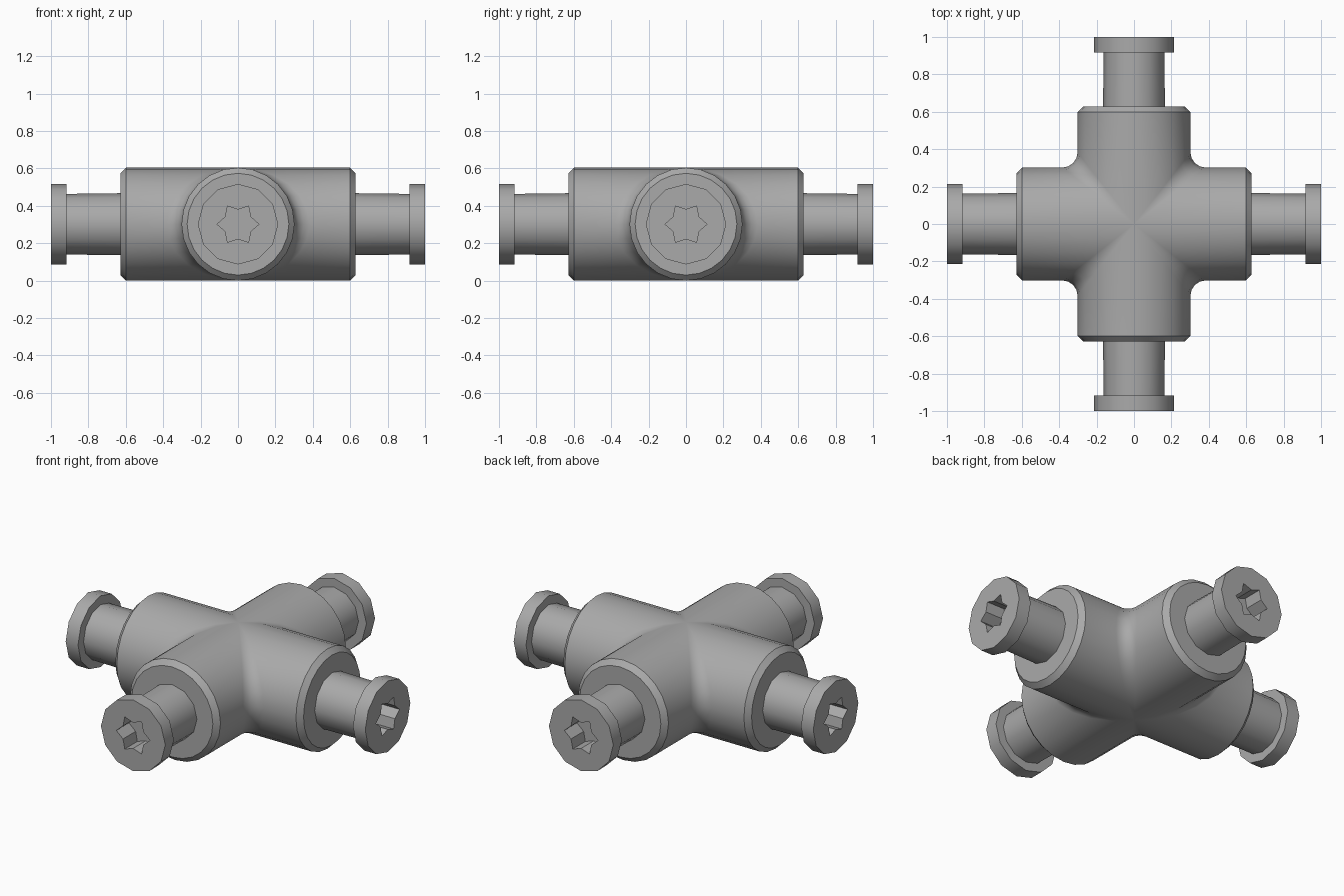
import bpy, bmesh, math
from math import sin, cos, radians
from mathutils import Matrix, Vector

cube = bpy.data.objects.get("Cube")
if cube:
    bpy.data.objects.remove(cube)

R = 0.302        # body tube radius, also the height of the axes
END = 0.628      # end of each body arm
CHAMFER = 0.03
FILLET = 0.08
SIDES = 12

grey = bpy.data.materials.new("grey metal")
grey.use_nodes = True
grey.diffuse_color = (0.4, 0.4, 0.4, 1)
grey.node_tree.nodes["Principled BSDF"].inputs["Base Color"].default_value = (0.4, 0.4, 0.4, 1)


def finish(bm, name, angle):
    bmesh.ops.remove_doubles(bm, verts=bm.verts, dist=0.0005)
    bmesh.ops.recalc_face_normals(bm, faces=bm.faces)
    mesh = bpy.data.meshes.new(name)
    bm.to_mesh(mesh)
    bm.free()
    mesh.materials.append(grey)
    obj = bpy.data.objects.new(name, mesh)
    bpy.context.collection.objects.link(obj)
    bpy.ops.object.select_all(action='DESELECT')
    obj.select_set(True)
    bpy.context.view_layer.objects.active = obj
    bpy.ops.object.shade_smooth_by_angle(angle=radians(angle))
    return obj


def bridge(bm, a, b):
    for i in range(len(a)):
        j = (i + 1) % len(a)
        bm.faces.new((a[i], a[j], b[j], b[i]))


def cross_outline(t):
    """Cross-shaped section of the body at tube angle t, with filleted inner corners."""
    w, z, f = R * cos(t), R * sin(t), FILLET * cos(t)
    k = 1 - CHAMFER / R
    quarter = [(END, k * w, k * z), (END - CHAMFER, w, z)]
    for i in range(5):
        a = radians(90 * i / 4)
        quarter.append((w + f - f * sin(a), w + f - f * cos(a), z))
    quarter += [(w, END - CHAMFER, z), (k * w, END, k * z)]
    return [Matrix.Rotation(radians(90 * q), 3, 'Z') @ Vector(p)
            for q in range(4) for p in quarter]


# Body: two crossing tubes lofted upward as one skin
bm = bmesh.new()
levels = []
for i in range(SIDES + 1):
    t = radians(-90 + 180 * i / SIDES)
    levels.append([bm.verts.new(p + Vector((0, 0, R))) for p in cross_outline(t)])
for low, high in zip(levels, levels[1:]):
    bridge(bm, low, high)
bmesh.ops.remove_doubles(bm, verts=bm.verts, dist=0.0005)
bmesh.ops.dissolve_degenerate(bm, dist=0.0005, edges=bm.edges)
finish(bm, "cross_body", 32)


def ring(bm, x, radius, inner=None):
    """Ring round the x axis; a second radius makes it a star."""
    verts = []
    for i in range(SIDES):
        a = 2 * math.pi * i / SIDES
        r = inner if inner and i % 2 else radius
        verts.append(bm.verts.new((x, r * cos(a), r * sin(a))))
    return verts


# Bolts: stem, flanged head and star socket, one for each arm
for name, turn in (("left", 0), ("back", 90), ("right", 180), ("front", 270)):
    bm = bmesh.new()
    rings = [ring(bm, 0.6, 0.166), ring(bm, 0.918, 0.162), ring(bm, 0.918, 0.215),
             ring(bm, 1.0, 0.215), ring(bm, 1.0, 0.112, 0.078), ring(bm, 0.88, 0.112, 0.078)]
    for a, b in zip(rings, rings[1:]):
        bridge(bm, a, b)
    bm.faces.new(rings[0])
    bm.faces.new(rings[-1])
    bolt = finish(bm, name + "_bolt", 32)
    bolt.rotation_euler.z = radians(turn)
    bolt.location.z = R
